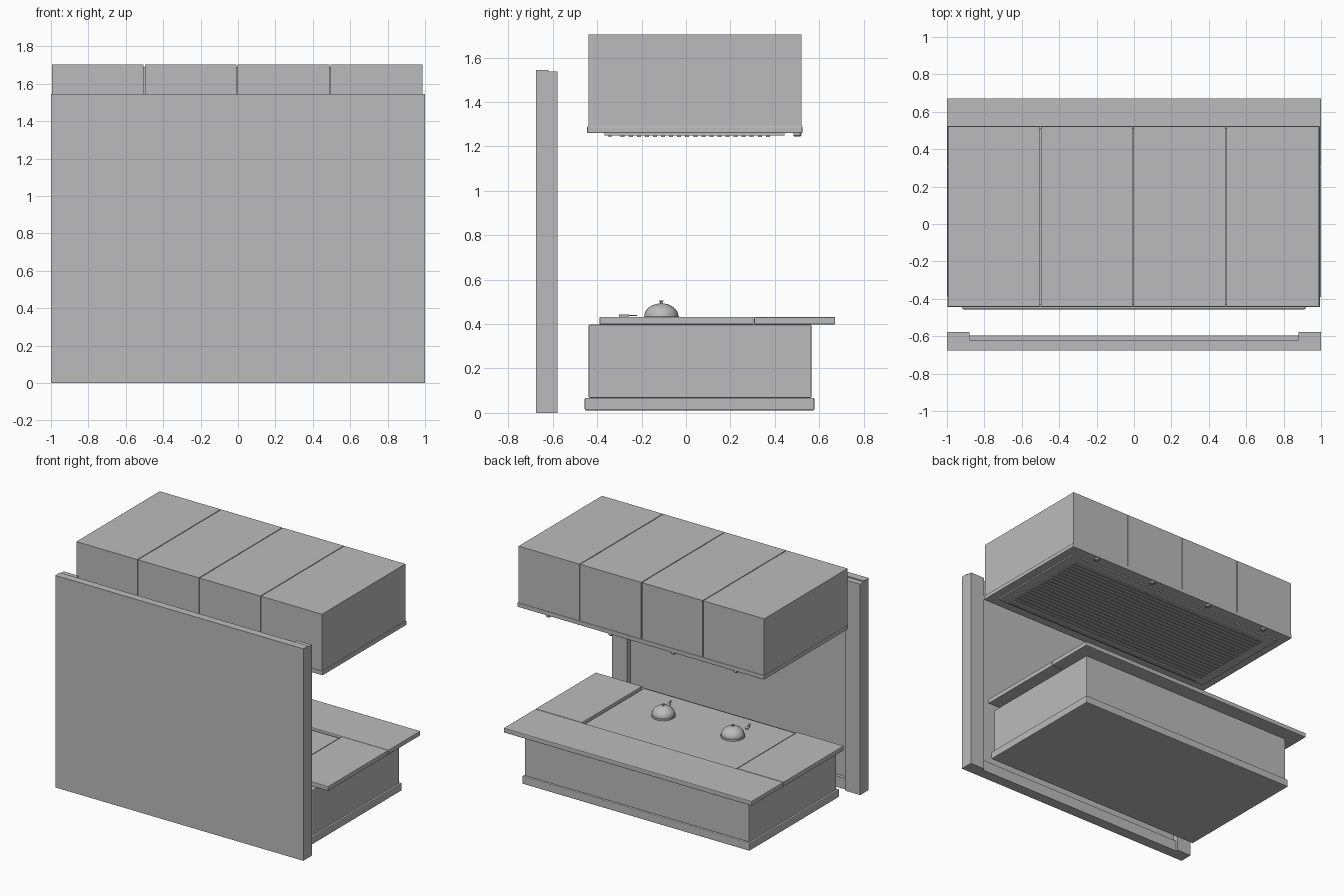
import bpy, bmesh
from math import sin, cos, pi, radians

old = bpy.data.objects.get("Cube")
if old:
    bpy.data.objects.remove(old, do_unlink=True)

grey = bpy.data.materials.new("light_grey")
grey.use_nodes = True
grey.diffuse_color = (0.5, 0.5, 0.5, 1)
grey.node_tree.nodes["Principled BSDF"].inputs["Base Color"].default_value = grey.diffuse_color


def finish(name, bm):
    mesh = bpy.data.meshes.new(name)
    bmesh.ops.recalc_face_normals(bm, faces=bm.faces)
    bm.to_mesh(mesh)
    bm.free()
    mesh.materials.append(grey)
    obj = bpy.data.objects.new(name, mesh)
    bpy.context.collection.objects.link(obj)
    return obj


def box(name, x, y, z, bevel=0):
    """Box from (min, max) pairs, optionally with softened edges."""
    bm = bmesh.new()
    bmesh.ops.create_cube(bm, size=1)
    for v in bm.verts:
        v.co = [lo + (c + 0.5) * (hi - lo) for c, (lo, hi) in zip(v.co, (x, y, z))]
    obj = finish(name, bm)
    if bevel:
        mod = obj.modifiers.new("soft_edges", "BEVEL")
        mod.width, mod.segments = bevel, 2
    return obj


def lathe(name, profile, location, sides=32):
    """Turn a (radius, height) profile around the vertical axis."""
    bm = bmesh.new()
    verts = [bm.verts.new((r, 0, h)) for r, h in profile]
    edges = [bm.edges.new(pair) for pair in zip(verts, verts[1:])]
    bmesh.ops.spin(bm, geom=verts + edges, cent=(0, 0, 0), axis=(0, 0, 1),
                   angle=2 * pi, steps=sides, use_merge=True)
    bmesh.ops.remove_doubles(bm, verts=bm.verts, dist=0.0001)
    obj = finish(name, bm)
    obj.location = location
    bpy.ops.object.select_all(action="DESELECT")
    obj.select_set(True)
    bpy.context.view_layer.objects.active = obj
    bpy.ops.object.shade_smooth_by_angle(angle=radians(40))
    return obj


# Wall panel with side pilasters and skirting
box("wall_panel", (-1, 1), (-0.676, -0.62), (0, 1.545))
box("skirting", (-0.88, 0.88), (-0.62, -0.595), (0, 0.08))
for side, x in (("right", (-1, -0.88)), ("left", (0.88, 1))):
    box(side + "_pilaster", x, (-0.62, -0.578), (0, 1.537))

# Cooking island
box("plinth", (-0.917, 0.917), (-0.456, 0.578), (0.011, 0.068), 0.006)
box("cabinet", (-0.905, 0.905), (-0.438, 0.564), (0.068, 0.397), 0.003)
box("back_counter", (-1, 1), (0.306, 0.672), (0.398, 0.432), 0.005)
for side, x in (("right", (-1, -0.625)), ("left", (0.625, 1))):
    box(side + "_counter", x, (-0.389, 0.304), (0.398, 0.432), 0.004)
box("griddle", (-0.61, 0.61), (-0.389, 0.292), (0.397, 0.42))

# Serving domes and spatulas
dome = [(0, 0), (0.08, 0), (0.08, 0.012)]
dome += [(0.077 * cos(a * pi / 16), 0.014 + 0.059 * sin(a * pi / 16)) for a in range(8)]
dome += [(0.005, 0.073), (0.005, 0.08), (0.01, 0.082), (0.01, 0.086), (0, 0.087)]
for side, x, tool_x in (("left", 0.26, 0.318), ("right", -0.3, -0.318)):
    lathe(side + "_dome", dome, (x, -0.111, 0.42))
    blade = box(side + "_spatula_blade", (-0.012, 0.012), (0.005, 0.04), (-0.002, 0.002))
    handle = box(side + "_spatula_handle", (-0.004, 0.004), (-0.04, 0.005), (-0.003, 0.005))
    for part in (blade, handle):
        part.location = (tool_x, -0.263, 0.438)
        part.rotation_euler.z = radians(20)

# Hood: recessed core with four cladding boxes
box("hood_core", (-0.98, 0.98), (-0.43, 0.51), (1.27, 1.69))
for i in range(4):
    x = -0.995 + i * 0.4965
    box(f"hood_box_{i + 1}", (x, x + 0.491), (-0.44, 0.52), (1.29, 1.703))
box("hood_lip", (-0.997, 0.994), (-0.445, 0.524), (1.26, 1.29), 0.004)

# Extractor grille and lights underneath
box("grille_panel", (-0.93, 0.93), (-0.366, 0.443), (1.25, 1.262))
for i in range(19):
    y = -0.294 + i * 0.0363
    box(f"grille_slat_{i + 1}", (-0.85, 0.85), (y, y + 0.018), (1.243, 1.251))
box("grille_latch", (-0.85, 0.85), (-0.35, -0.335), (1.243, 1.251))
for i in range(4):
    lathe(f"hood_light_{i + 1}", [(0, 0), (0.014, 0), (0.018, 0.004), (0.018, 0.017), (0, 0.017)],
          (-0.757 + i * 0.505, 0.501, 1.244), 16)
